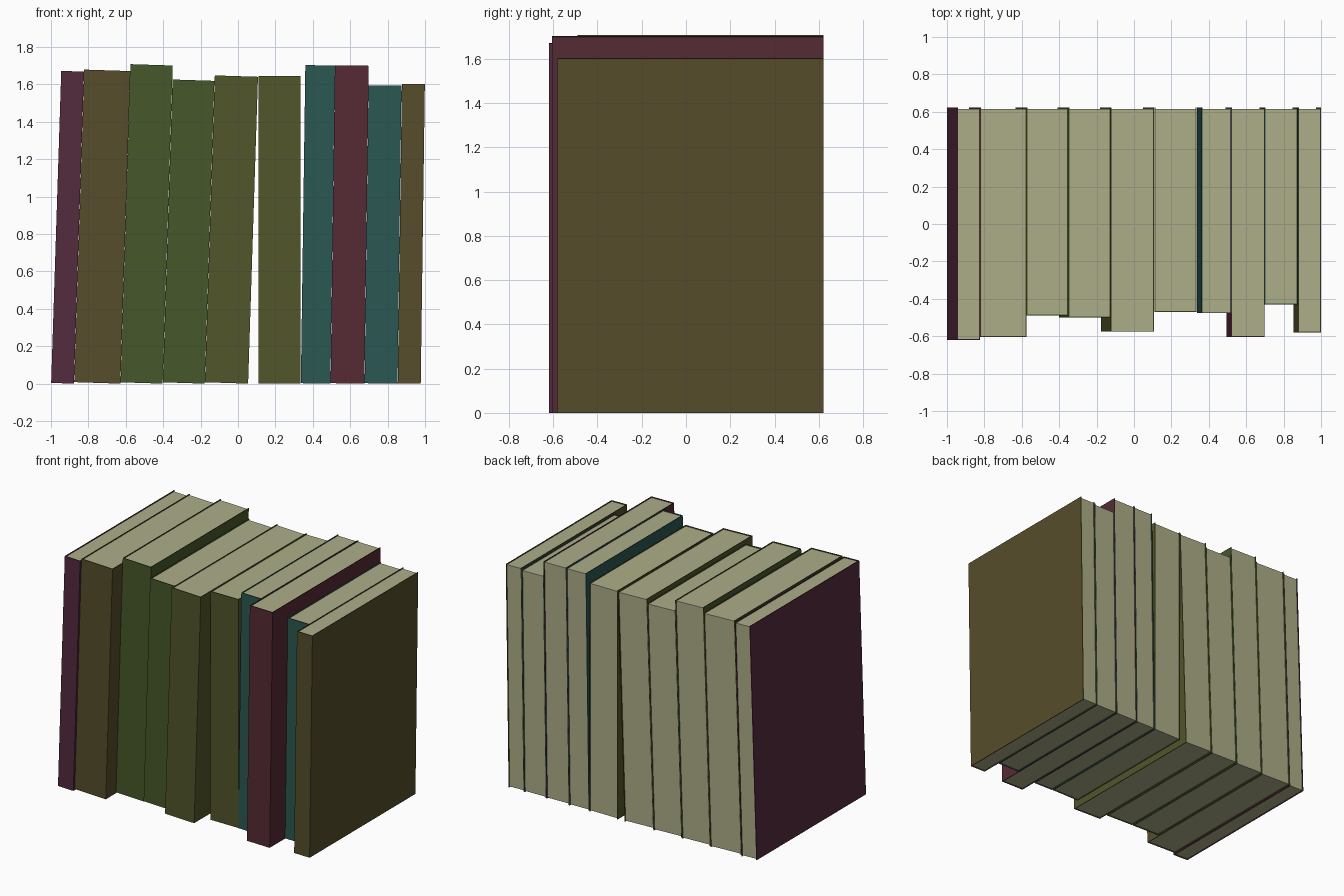
import bpy, bmesh, math
from mathutils import Matrix

if "Cube" in bpy.data.objects:
    bpy.data.objects.remove(bpy.data.objects["Cube"])

BACK = 0.622    # common back plane of all books
BOARD = 0.005   # cover thickness
INSET = 0.006   # page block set back from the cover edges


def material(name, rgb):
    m = bpy.data.materials.new(name)
    m.diffuse_color = (*rgb, 1)
    m.use_nodes = True
    m.node_tree.nodes["Principled BSDF"].inputs["Base Color"].default_value = m.diffuse_color
    return m


paper = material("paper", (0.42, 0.42, 0.25))
colours = {
    "plum": material("plum", (0.088, 0.024, 0.048)),
    "brown": material("brown", (0.092, 0.074, 0.024)),
    "green": material("green", (0.062, 0.096, 0.024)),
    "olive": material("olive", (0.085, 0.092, 0.024)),
    "teal": material("teal", (0.024, 0.096, 0.082)),
    "maroon": material("maroon", (0.092, 0.024, 0.034)),
}


def prism(name, profile, z0, z1, mat, matrix):
    """Extrude a flat outline from z0 to z1, then lean it into place."""
    bm = bmesh.new()
    face = bm.faces.new([bm.verts.new((x, y, z0)) for x, y in profile])
    ext = bmesh.ops.extrude_face_region(bm, geom=[face])
    top = [v for v in ext["geom"] if isinstance(v, bmesh.types.BMVert)]
    bmesh.ops.translate(bm, verts=top, vec=(0, 0, z1 - z0))
    bmesh.ops.recalc_face_normals(bm, faces=bm.faces)
    me = bpy.data.meshes.new(name)
    bm.to_mesh(me)
    bm.free()
    me.materials.append(mat)
    ob = bpy.data.objects.new(name, me)
    ob.matrix_world = matrix
    bpy.context.collection.objects.link(ob)


def book(i, right, width, top, front, lean, colour):
    """Book standing on its lower right edge; lean = sideways shift at the top."""
    angle = math.asin(lean / top)
    h = (top - width * math.sin(angle)) / math.cos(angle)
    m = Matrix.Translation((right, 0, 0)) @ Matrix.Rotation(angle, 4, 'Y')
    l, t = -width, BOARD
    # U-shaped cover: left board, spine, right board
    cover = [(l, BACK), (l, front), (0, front), (0, BACK),
             (-t, BACK), (-t, front + t), (l + t, front + t), (l + t, BACK)]
    prism(f"book_cover_{i}", cover, 0, h, colours[colour], m)
    # page block
    b = BACK - INSET
    pages = [(l + t, front + t), (-t, front + t), (-t, b), (l + t, b)]
    prism(f"book_pages_{i}", pages, INSET, h - INSET, paper, m)


# lower right x, width, top z, front y, lean, colour
books = [
    (-0.877, 0.122, 1.672, -0.620, 0.054, "plum"),
    (-0.629, 0.247, 1.679, -0.605, 0.054, "brown"),
    (-0.403, 0.225, 1.708, -0.490, 0.054, "green"),
    (-0.178, 0.224, 1.626, -0.499, 0.052, "green"),
    (0.054, 0.231, 1.648, -0.576, 0.053, "olive"),
    (0.333, 0.223, 1.644, -0.471, 0.0, "olive"),
    (0.494, 0.158, 1.703, -0.477, 0.024, "teal"),
    (0.676, 0.181, 1.702, -0.605, 0.023, "maroon"),
    (0.853, 0.176, 1.595, -0.431, 0.021, "teal"),
    (0.977, 0.123, 1.603, -0.581, 0.022, "brown"),
]
for i, spec in enumerate(books, 1):
    book(i, *spec)
